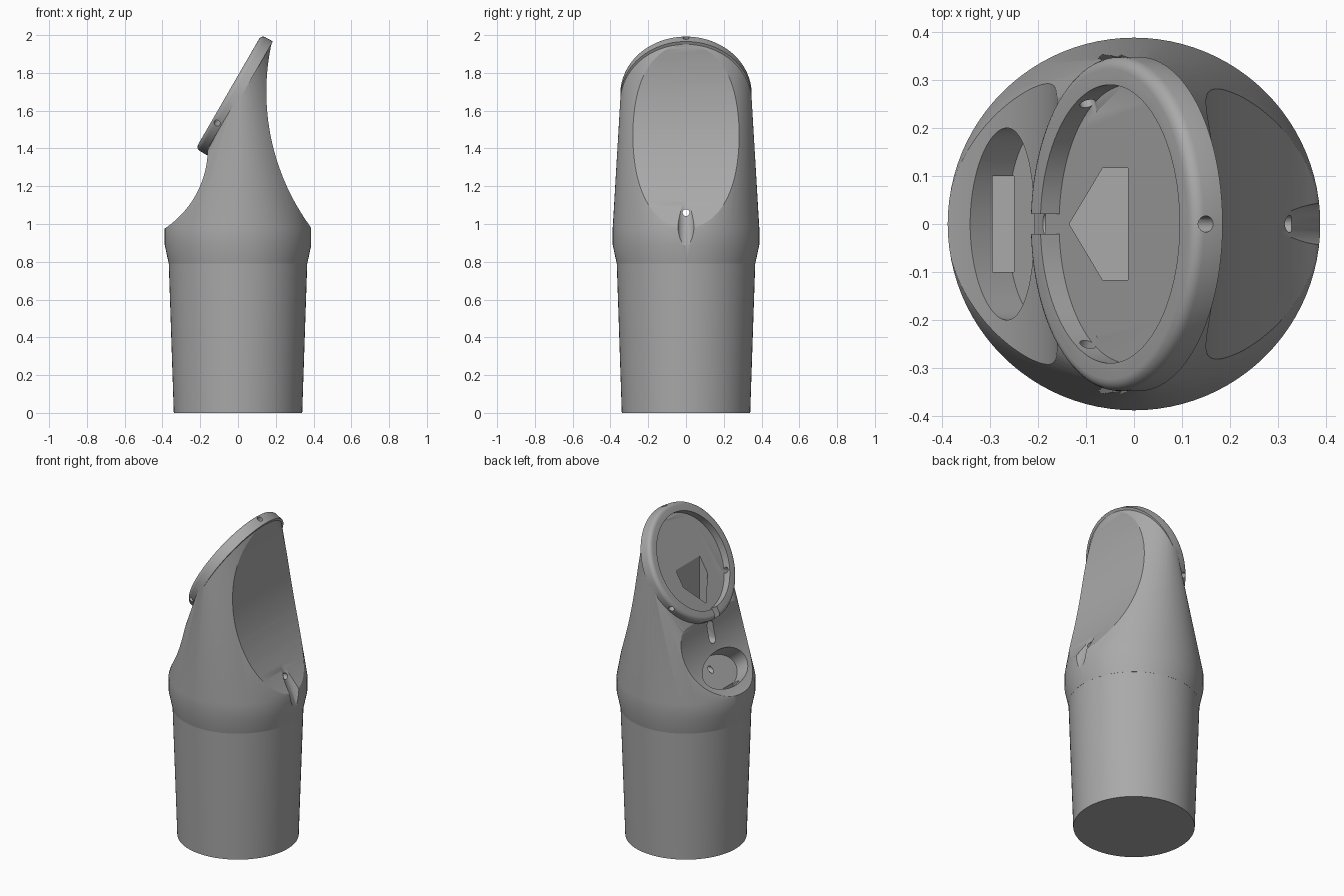
import bpy, bmesh, math
from mathutils import Matrix, Vector

if "Cube" in bpy.data.objects:
    bpy.data.objects.remove(bpy.data.objects["Cube"], do_unlink=True)

grey = bpy.data.materials.new("plain_grey")
GREY = (0.4, 0.4, 0.4, 1)
grey.use_nodes = True
grey.diffuse_color = GREY
grey.node_tree.nodes["Principled BSDF"].inputs["Base Color"].default_value = GREY


def make(name, bm):
    bmesh.ops.recalc_face_normals(bm, faces=bm.faces)
    mesh = bpy.data.meshes.new(name)
    bm.to_mesh(mesh)
    bm.free()
    mesh.materials.append(grey)
    ob = bpy.data.objects.new(name, mesh)
    bpy.context.collection.objects.link(ob)
    return ob


def ring(bm, r, z, n=96, mat=Matrix()):
    return [bm.verts.new(mat @ Vector((r * math.cos(a), r * math.sin(a), z)))
            for a in (2 * math.pi * i / n for i in range(n))]


def lathe(name, profile, mat=Matrix(), n=96):
    bm = bmesh.new()
    rings = [ring(bm, r, z, n, mat) for r, z in profile]
    for a, b in zip(rings, rings[1:]):
        for i in range(n):
            j = (i + 1) % n
            bm.faces.new((a[i], a[j], b[j], b[i]))
    bm.faces.new(rings[0])
    bm.faces.new(rings[-1])
    return make(name, bm)


def prism(name, outline, z0, z1, mat=Matrix()):
    bm = bmesh.new()
    base = bm.faces.new([bm.verts.new((x, y, z0)) for x, y in outline])
    top = bmesh.ops.extrude_face_region(bm, geom=[base])["geom"]
    bmesh.ops.translate(bm, vec=(0, 0, z1 - z0),
                        verts=[v for v in top if isinstance(v, bmesh.types.BMVert)])
    bm.transform(mat)
    return make(name, bm)


def rect(x0, x1, y):
    return [(x0, -y), (x1, -y), (x1, y), (x0, y)]


def combine(target, tool, operation="DIFFERENCE"):
    tool.hide_render = True
    mod = target.modifiers.new("cut", "BOOLEAN")
    mod.operation, mod.object, mod.solver = operation, tool, "EXACT"
    bpy.context.view_layer.objects.active = target
    bpy.ops.object.modifier_apply(modifier=mod.name)
    bpy.data.objects.remove(tool, do_unlink=True)


def place(x, z, tilt=0.0):
    return Matrix.Translation((x, 0, z)) @ Matrix.Rotation(math.radians(tilt), 4, "Y")


DIAL = place(-0.05, 1.70, -60)
ACROSS = Matrix.Rotation(math.radians(90), 4, "X")

# Upper body: hull between the collar and the tilted dial
bm = bmesh.new()
for r, z in ((0.367, 0.79), (0.388, 0.89), (0.388, 0.98)):
    ring(bm, r, z)
ring(bm, 0.3465, -0.055, mat=DIAL)
bmesh.ops.convex_hull(bm, input=bm.verts)
bmesh.ops.dissolve_limit(bm, angle_limit=0.001, verts=bm.verts, edges=bm.edges)
body = make("stand_body", bm)

# Large scoops on both sides of the neck
for x, z, r in ((-0.668, 1.40, 0.508), (1.36, 1.70, 1.21)):
    combine(body, lathe("scoop", [(r, -1), (r, 1)], place(x, z) @ ACROSS, 192))

# Tapered base and dial disc with a rounded front edge
combine(body, lathe("base", [(0.34, 0), (0.3665, 0.79), (0.36, 0.84)]), "UNION")
edge = 0.025
rim = [(0.348, -0.07)] + [
    (0.348 - edge + edge * math.cos(a), -edge + edge * math.sin(a))
    for a in (math.radians(18 * i) for i in range(6))]
combine(body, lathe("dial", rim, DIAL), "UNION")

# Dial recess, cable gap in the rim and three small radial holes
combine(body, lathe("recess", [(0.29, -0.045), (0.29, 0.1)], DIAL))
combine(body, prism("rim_gap", rect(-0.4, -0.25, 0.021), -0.045, 0.1, DIAL))
for angle in (0, 120, 240):
    spin = Matrix.Rotation(math.radians(angle), 4, "Z")
    radial = Matrix.Translation((0, 0, -0.03)) @ spin @ Matrix.Rotation(math.radians(90), 4, "Y")
    combine(body, lathe("rim_hole", [(0.017, 0.27), (0.017, 0.4)], DIAL @ radial, 24))

# Pointed pocket in the dial floor
pocket = [(-0.135, 0), (-0.065, -0.117), (-0.012, -0.117), (-0.012, 0.117), (-0.065, 0.117)]
combine(body, prism("pocket", pocket, 1.36, 1.9))

# Oval cup in the front scoop, with a slot at its foot
cup = place(-0.27, 1.095, -50.4) @ Matrix.Diagonal((0.11, 0.2, 1, 1))
combine(body, lathe("cup", [(1, -0.1), (1, 0.12)], cup))
combine(body, prism("cup_slot", rect(-0.295, -0.25, 0.1), 0.9, 1.1))

# Rounded cable slot under the dial
slot = [(0.028 * math.cos(a) + (0.04 if math.cos(a) > 0 else -0.04), 0.028 * math.sin(a))
        for a in (math.radians(15 * i + 7.5) for i in range(24))]
combine(body, prism("cable_slot", slot, -0.08, 0.1, place(-0.17, 1.295, -85)))

# Slanted cable groove at the back and its narrow through hole
combine(body, lathe("groove", [(0.045, -0.25), (0.045, 0.3)], place(0.392, 1.0, -21), 48))
combine(body, lathe("cable_hole", [(0.018, -0.3), (0.018, 0.45)], place(0, 1.06, 90), 24))

# Smooth shading with crisp edges
bpy.ops.object.select_all(action="DESELECT")
body.select_set(True)
bpy.context.view_layer.objects.active = body
bpy.ops.object.shade_smooth_by_angle(angle=math.radians(25))
